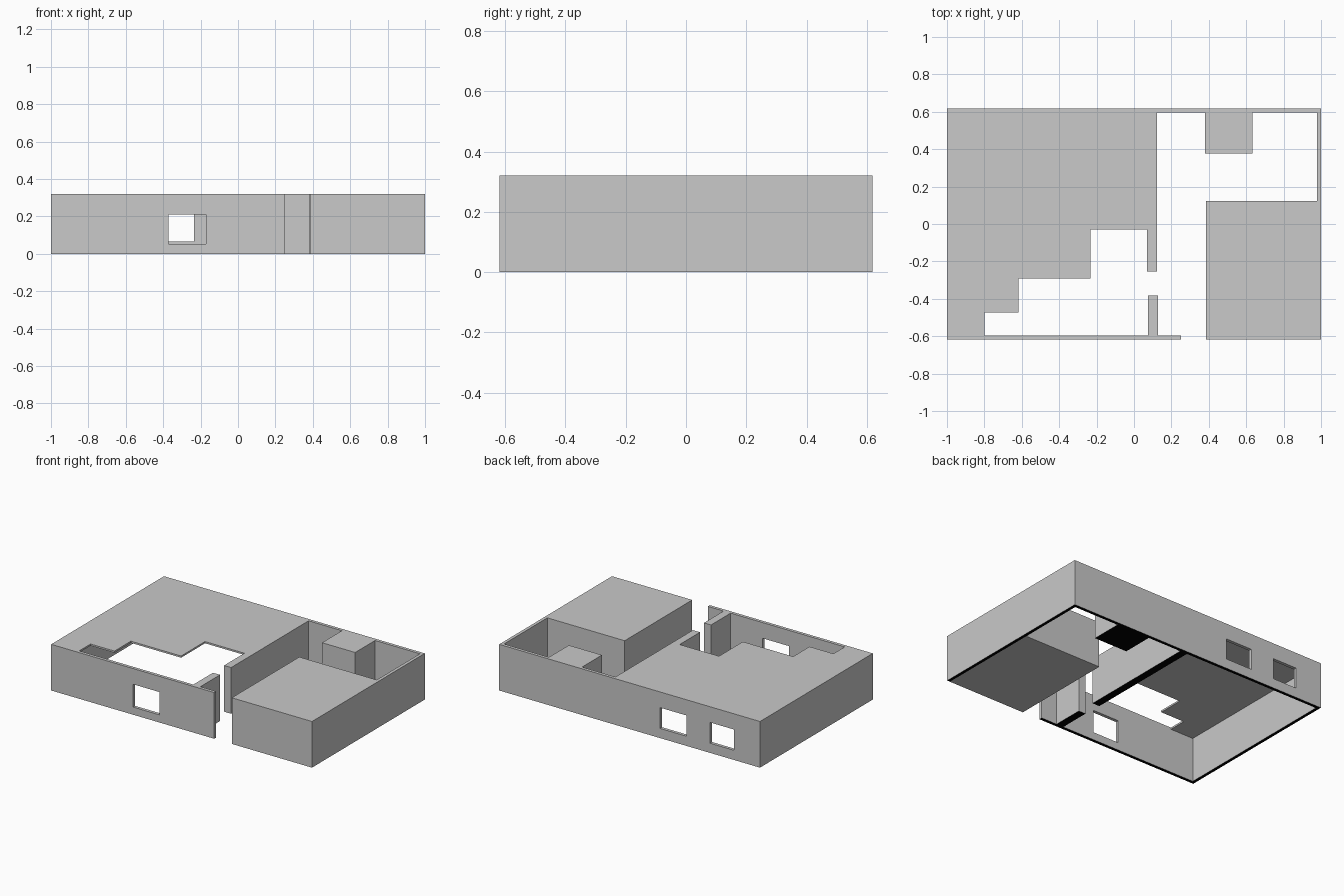
import bpy
import bmesh
from mathutils import Vector

cube = bpy.data.objects.get("Cube")
if cube:
    bpy.data.objects.remove(cube, do_unlink=True)


def make_material(name, shade):
    color = (shade, shade, shade, 1.0)
    mat = bpy.data.materials.new(name)
    mat.use_nodes = True
    mat.diffuse_color = color
    mat.node_tree.nodes["Principled BSDF"].inputs["Base Color"].default_value = color
    return mat


# Grey building, black undersides of the walls
GREY = make_material("plain grey", 0.585)
BLACK = make_material("black underside", 0.0)

HEIGHT = 0.32      # wall height
THICK = 0.022      # outer wall thickness
HALF_X, HALF_Y = 1.0, 0.618
IN_X, IN_Y = HALF_X - THICK, HALF_Y - THICK
ROOF = 0.012       # roof slab thickness


def finish(name, bm, black_base):
    """Turn a bmesh into a named object, with a black base if asked."""
    bmesh.ops.recalc_face_normals(bm, faces=bm.faces)
    if black_base:
        for face in bm.faces:
            if face.normal.z < -0.9 and face.calc_center_median().z < 0.01:
                face.material_index = 1
    mesh = bpy.data.meshes.new(name)
    bm.to_mesh(mesh)
    bm.free()
    mesh.materials.append(GREY)
    if black_base:
        mesh.materials.append(BLACK)
    obj = bpy.data.objects.new(name, mesh)
    bpy.context.collection.objects.link(obj)


def extrude(bm, direction):
    """Give a flat sheet of faces its thickness."""
    result = bmesh.ops.extrude_face_region(bm, geom=bm.faces[:], use_keep_orig=True)
    verts = [v for v in result["geom"] if isinstance(v, bmesh.types.BMVert)]
    bmesh.ops.translate(bm, verts=verts, vec=Vector(direction))


def slab(name, outline, bottom, top, black_base=False):
    """Vertical prism over a plan outline."""
    bm = bmesh.new()
    bm.faces.new([bm.verts.new((x, y, bottom)) for x, y in outline])
    extrude(bm, (0, 0, top - bottom))
    finish(name, bm, black_base)


def block(name, x0, x1, y0, y1, black_base=True):
    """Full-height rectangular part."""
    slab(name, [(x0, y0), (x1, y0), (x1, y1), (x0, y1)], 0, HEIGHT, black_base)


def window_wall(name, x0, x1, y, windows, sill, head):
    """Wall along x, with rectangular window openings left through it."""
    xs = sorted([x0, x1] + [x for w in windows for x in w])
    zs = [0, sill, head, HEIGHT]
    bm = bmesh.new()
    grid = [[bm.verts.new((x, y, z)) for z in zs] for x in xs]
    for i in range(len(xs) - 1):
        for k in range(len(zs) - 1):
            if k == 1 and (xs[i], xs[i + 1]) in windows:
                continue
            bm.faces.new((grid[i][k], grid[i + 1][k],
                          grid[i + 1][k + 1], grid[i][k + 1]))
    extrude(bm, (0, THICK, 0))
    finish(name, bm, True)


# Outer walls
window_wall("front_wall", -HALF_X, 0.25, -HALF_Y, [(-0.372, -0.17)], 0.053, 0.211)
window_wall("back_wall", -HALF_X, HALF_X, IN_Y,
            [(-0.80, -0.617), (-0.435, -0.235)], 0.067, 0.211)
block("right_side_wall", -HALF_X, -IN_X, -IN_Y, IN_Y)
block("left_side_wall", IN_X, HALF_X, -HALF_Y, IN_Y)

# Inner partition on both sides of its doorway
block("long_partition", 0.07, 0.124, -0.253, IN_Y)
block("short_partition", 0.075, 0.129, -IN_Y, -0.381)

# Solid room volumes
block("large_room_block", 0.385, IN_X, -HALF_Y, 0.122, black_base=False)
block("small_room_block", 0.38, 0.634, 0.378, IN_Y)

# Thin roof with a stepped cut-out
slab("stepped_roof", [
    (-IN_X, -IN_Y), (-0.80, -IN_Y), (-0.80, -0.472), (-0.617, -0.472),
    (-0.617, -0.292), (-0.232, -0.292), (-0.232, -0.03), (0.07, -0.03),
    (0.07, IN_Y), (-IN_X, IN_Y)], HEIGHT - ROOF, HEIGHT)
